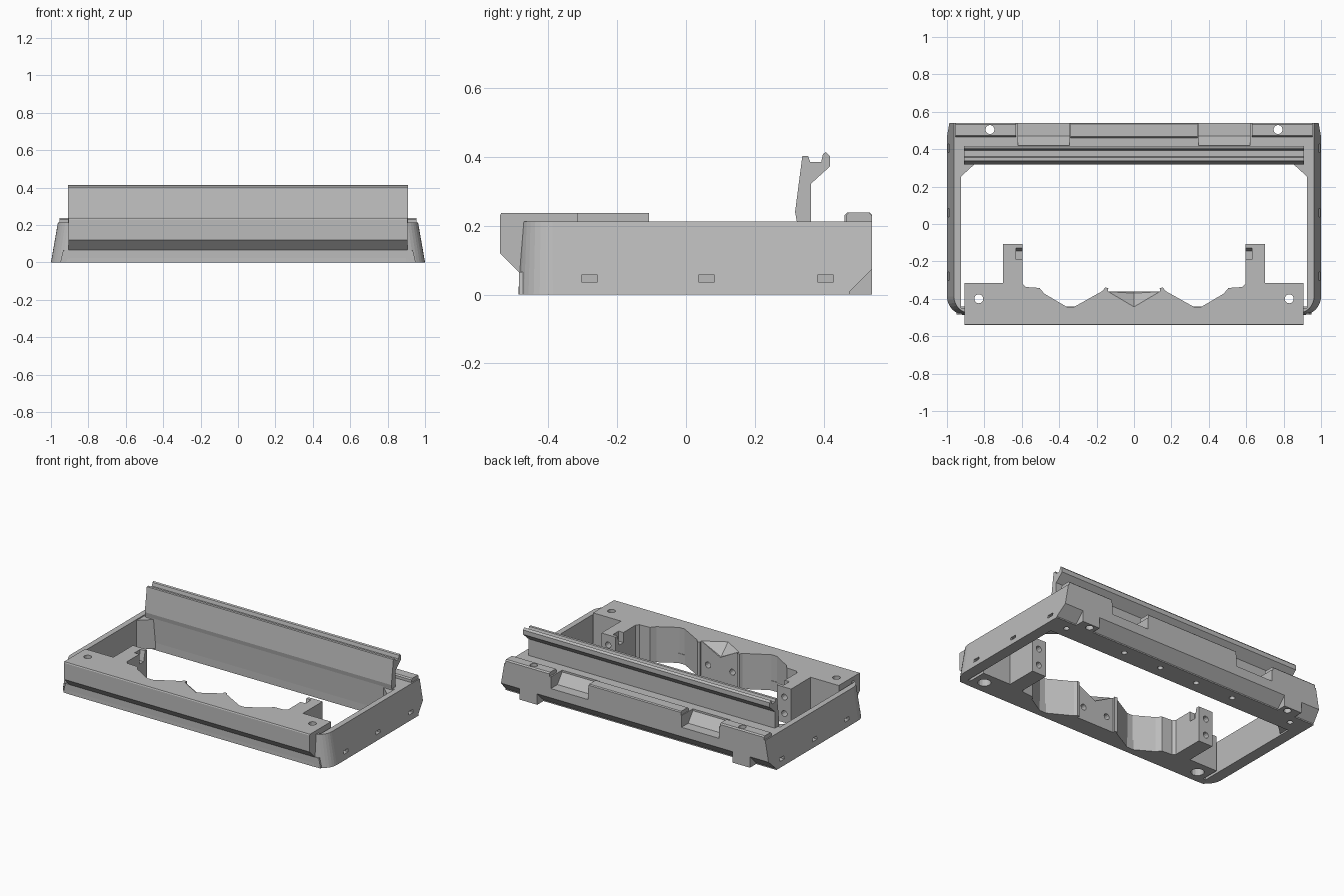
import bpy, bmesh, math
from mathutils import Vector

cube = bpy.data.objects.get("Cube")
if cube:
    bpy.data.objects.remove(cube, do_unlink=True)

grey = bpy.data.materials.new("light_grey")
grey.use_nodes = True
tone = (0.5, 0.5, 0.5, 1)
grey.diffuse_color = tone
grey.node_tree.nodes["Principled BSDF"].inputs["Base Color"].default_value = tone


def make(name, bm):
    bmesh.ops.recalc_face_normals(bm, faces=bm.faces)
    mesh = bpy.data.meshes.new(name)
    bm.to_mesh(mesh)
    bm.free()
    mesh.materials.append(grey)
    obj = bpy.data.objects.new(name, mesh)
    bpy.context.collection.objects.link(obj)
    return obj


def loft(name, lower, upper):
    """Solid between two matching rings of 3D points."""
    bm = bmesh.new()
    a = [bm.verts.new(p) for p in lower]
    b = [bm.verts.new(p) for p in upper]
    bm.faces.new(a[::-1])
    bm.faces.new(b)
    for i in range(len(a)):
        j = (i + 1) % len(a)
        bm.faces.new((a[i], a[j], b[j], b[i]))
    return make(name, bm)


def plan(name, pts, z0, z1):
    return loft(name, [(x, y, z0) for x, y in pts], [(x, y, z1) for x, y in pts])


def side_profile(name, pts, x0, x1):
    return loft(name, [(x0, y, z) for y, z in pts], [(x1, y, z) for y, z in pts])


def box(name, x0, x1, y0, y1, z0, z1):
    return plan(name, [(x0, y0), (x1, y0), (x1, y1), (x0, y1)], z0, z1)


def hull(name, pts):
    bm = bmesh.new()
    for p in pts:
        bm.verts.new(p)
    bmesh.ops.convex_hull(bm, input=bm.verts)
    return make(name, bm)


def rod(name, start, end, r, n=16):
    """Cylinder between two points."""
    s, e = Vector(start), Vector(end)
    q = (e - s).to_track_quat('Z', 'Y')
    ring = [q @ Vector((r * math.cos(t), r * math.sin(t), 0))
            for t in (2 * math.pi * i / n for i in range(n))]
    return loft(name, [s + p for p in ring], [e + p for p in ring])


def combine(target, other, operation='DIFFERENCE'):
    mod = target.modifiers.new("combine", 'BOOLEAN')
    mod.operation, mod.solver, mod.object = operation, 'EXACT', other
    bpy.context.view_layer.objects.active = target
    bpy.ops.object.modifier_apply(modifier=mod.name)
    bpy.data.objects.remove(other, do_unlink=True)


def cut(target, other):
    combine(target, other)


# Tapered frame with rounded front corners
def outline(half, front, r, z):
    pts = [(half, 0.54, z), (-half, 0.54, z)]
    for sx, start in ((-1, 180), (1, 270)):
        for i in range(9):
            t = math.radians(start + i * 90 / 8)
            pts.append((sx * (half - r) + r * math.cos(t),
                        front + r + r * math.sin(t), z))
    return pts


frame = loft("frame", outline(1.0, -0.487, 0.1, 0), outline(0.963, -0.478, 0.09, 0.212))
cut(frame, box("opening", -0.925, 0.925, -0.45, 0.33, -0.1, 0.4))
cut(frame, side_profile("back_bevel", [(0.475, -0.01), (0.56, -0.01), (0.56, 0.093), (0.475, 0.008)], -1.1, 1.1))

# Raised blocks, feet and corner gussets along the back
combine(frame, side_profile("centre_block", [(0.46, 0.1), (0.54, 0.1), (0.54, 0.232), (0.534, 0.238),
                                             (0.468, 0.238), (0.46, 0.23)], -0.34, 0.34), 'UNION')
for s in (-1, 1):
    combine(frame, side_profile("end_block", [(0.465, 0.15), (0.54, 0.15), (0.54, 0.23), (0.532, 0.238),
                                              (0.472, 0.238), (0.465, 0.23)], s * 0.63, s * 0.955), 'UNION')
    combine(frame, box("foot", *sorted((s * 0.72, s * 0.85)), 0.46, 0.54, 0, 0.12), 'UNION')
    combine(frame, plan("gusset", [(s * 0.94, 0.24), (s * 0.83, 0.34), (s * 0.94, 0.34)], 0.01, 0.205), 'UNION')
    # Recess with a sloped floor
    cut(frame, side_profile("recess", [(0.42, 0.3), (0.42, 0.2), (0.47, 0.135), (0.56, 0.135), (0.56, 0.3)],
                            s * 0.345, s * 0.62))
    # Screw holes and side slots
    cut(frame, rod("hole", (s * 0.77, 0.505, -0.1), (s * 0.77, 0.505, 0.4), 0.024))
    for y in (-0.28, 0.06, 0.405):
        cut(frame, box("slot", *sorted((s * 0.965, s * 1.1)), y - 0.023, y + 0.023, 0.037, 0.057))
for x in (-0.87, -0.42, -0.14, 0.14, 0.42, 0.87):
    cut(frame, rod("underside_hole", (x, 0.41, -0.1), (x, 0.41, 0.06), 0.018, 12))

# Front bar: shaped inner edge with two prongs
half = [(0.14, -0.36), (0.137, -0.342), (0.155, -0.34), (0.168, -0.358), (0.32, -0.443), (0.36, -0.443),
        (0.48, -0.372), (0.505, -0.342), (0.58, -0.337), (0.595, -0.32), (0.595, -0.108),
        (0.7, -0.108), (0.7, -0.315), (0.907, -0.315), (0.907, -0.6)]
bar = plan("front_bar", half + [(-x, y) for x, y in reversed(half)], 0, 0.237)
cut(bar, side_profile("front_face", [(-0.486, -0.1), (-0.486, 0.065), (-0.54, 0.12), (-0.54, 0.23),
                                     (-0.53, 0.25), (-0.7, 0.25), (-0.7, -0.1)], -1.1, 1.1))
# Scoop in the middle
cut(bar, hull("scoop", [(x, y, z) for x, y in ((-0.137, -0.362), (0.137, -0.362), (0, -0.443),
                                               (-0.137, -0.3), (0.137, -0.3)) for z in (0.237, 0.3)]
              + [(0, -0.37, 0.165), (0, -0.3, 0.165)]))
for s in (-1, 1):
    cut(bar, rod("screw_hole", (s * 0.83, -0.4, -0.1), (s * 0.83, -0.4, 0.4), 0.024))
    cut(bar, rod("counterbore", (s * 0.83, -0.4, -0.1), (s * 0.83, -0.4, 0.06), 0.04))
    cut(bar, rod("centre_hole", (s * 0.09, -0.44, 0.09), (s * 0.09, -0.3, 0.09), 0.02, 12))
    for z in (0.06, 0.17):
        cut(bar, rod("prong_hole", (s * 0.65, -0.2, z), (s * 0.65, 0, z), 0.02, 12))
    cut(bar, side_profile("prong_notch", [(-0.19, 0.3), (-0.19, 0.17), (-0.145, 0.17), (-0.115, 0.3)],
                          s * 0.58, s * 0.63))

# Skirt stepping the bar out to the frame at the bottom
loft("front_skirt",
     [(-0.95, -0.485, 0), (0.95, -0.485, 0), (0.95, -0.44, 0), (-0.95, -0.44, 0)],
     [(-0.935, -0.485, 0.065), (0.935, -0.485, 0.065), (0.935, -0.44, 0.065), (-0.935, -0.44, 0.065)])

# Tall rear panel with a grooved, hooked top
side_profile("rear_panel", [(0.33, 0.05), (0.322, 0.212), (0.317, 0.24), (0.338, 0.402), (0.355, 0.402),
                            (0.361, 0.385), (0.393, 0.385), (0.398, 0.408), (0.406, 0.414),
                            (0.418, 0.402), (0.418, 0.372), (0.363, 0.322), (0.363, 0.05)], -0.91, 0.91)

# Crisp shading on every part
for obj in bpy.context.collection.objects:
    if obj.type == 'MESH':
        obj.data.materials.clear()
        obj.data.materials.append(grey)
        for poly in obj.data.polygons:
            poly.material_index = 0
            poly.use_smooth = False
